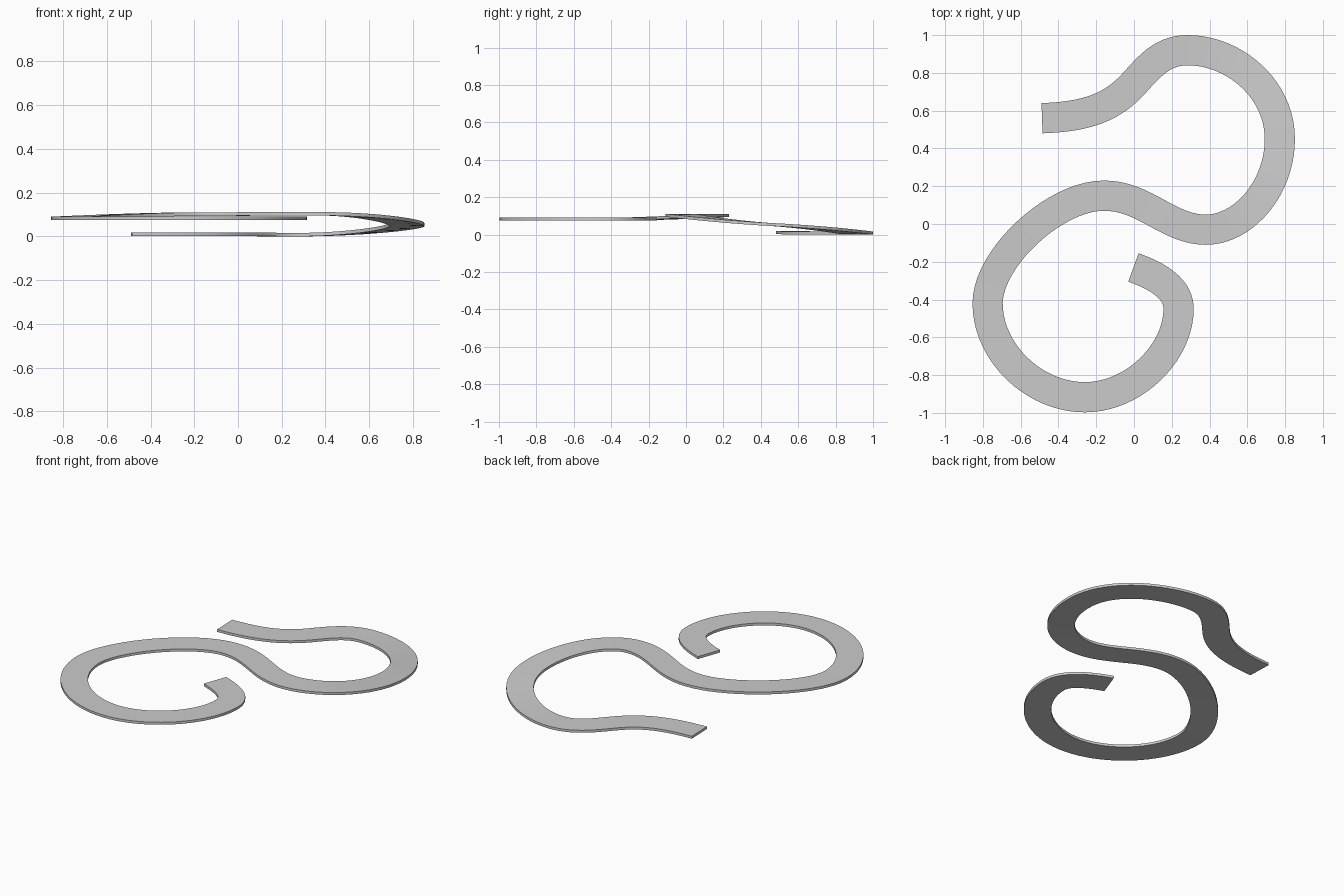
import bpy, bmesh
from math import cos, sin, radians
from mathutils import Vector
from mathutils.geometry import interpolate_bezier

if "Cube" in bpy.data.objects:
    bpy.data.objects.remove(bpy.data.objects["Cube"])

HALF_WIDTH, HALF_THICK, STEPS = 0.08, 0.008, 20

# Centreline knots: x, y, z, heading (deg), handle in, handle out
knots = [
    (-0.487, 0.560, 0.011, 2, 0, 0.24),
    (0.000, 0.745, 0.010, 48, 0.17, 0.13),
    (0.285, 0.920, 0.009, 0, 0.13, 0.24),
    (0.772, 0.450, 0.055, -90, 0.27, 0.26),
    (0.380, -0.030, 0.104, 180, 0.20, 0.20),
    (-0.160, 0.150, 0.103, 180, 0.22, 0.26),
    (-0.775, -0.420, 0.083, -90, 0.24, 0.26),
    (-0.260, -0.917, 0.083, 0, 0.27, 0.26),
    (0.236, -0.450, 0.083, 90, 0.23, 0.12),
    (-0.003, -0.230, 0.083, 160, 0.11, 0),
]

# Sample the plan curve and ease the height between knots
path = []
for (x0, y0, z0, a0, _, h0), (x1, y1, z1, a1, h1, _) in zip(knots, knots[1:]):
    p0, p1 = Vector((x0, y0, 0)), Vector((x1, y1, 0))
    d0 = Vector((cos(radians(a0)), sin(radians(a0)), 0))
    d1 = Vector((cos(radians(a1)), sin(radians(a1)), 0))
    seg = interpolate_bezier(p0, p0 + d0 * h0, p1 - d1 * h1, p1, STEPS + 1)
    for i, p in enumerate(seg):
        t = i / STEPS
        if z1 - z0 > 0.04:      # long ramp: ease only at its outer ends
            e = t * t * (2 - t) if z0 < 0.02 else t + t * t - t ** 3
        else:
            e = t * t * (3 - 2 * t)
        if i < STEPS:
            path.append(Vector((p.x, p.y, z0 + (z1 - z0) * e)))
path.append(Vector(knots[-1][:3]))

# Sweep a flat rectangular section along the path
bm = bmesh.new()
rings = []
for i, p in enumerate(path):
    if i == 0:
        a = radians(knots[0][3])
        d = Vector((cos(a), sin(a), 0))
    elif i == len(path) - 1:
        a = radians(knots[-1][3])
        d = Vector((cos(a), sin(a), 0))
    else:
        d = path[i + 1] - path[i - 1]
    side = Vector((-d.y, d.x, 0)).normalized() * HALF_WIDTH
    up = Vector((0, 0, HALF_THICK))
    rings.append([bm.verts.new(p + side * s + up * u)
                  for s, u in ((1, 1), (-1, 1), (-1, -1), (1, -1))])
for a, b in zip(rings, rings[1:]):
    for k in range(4):
        bm.faces.new((a[k], a[(k + 1) % 4], b[(k + 1) % 4], b[k]))
bm.faces.new(rings[0])
bm.faces.new(rings[-1])
bmesh.ops.recalc_face_normals(bm, faces=bm.faces)
low = min(v.co.z for v in bm.verts)
bmesh.ops.translate(bm, vec=(0, 0, -low), verts=bm.verts)

mesh = bpy.data.meshes.new("winding_track")
bm.to_mesh(mesh)
bm.free()
track = bpy.data.objects.new("winding_track", mesh)
bpy.context.collection.objects.link(track)

# Smooth sides with crisp edges
bpy.context.view_layer.objects.active = track
track.select_set(True)
bpy.ops.object.shade_smooth_by_angle(angle=radians(30))
